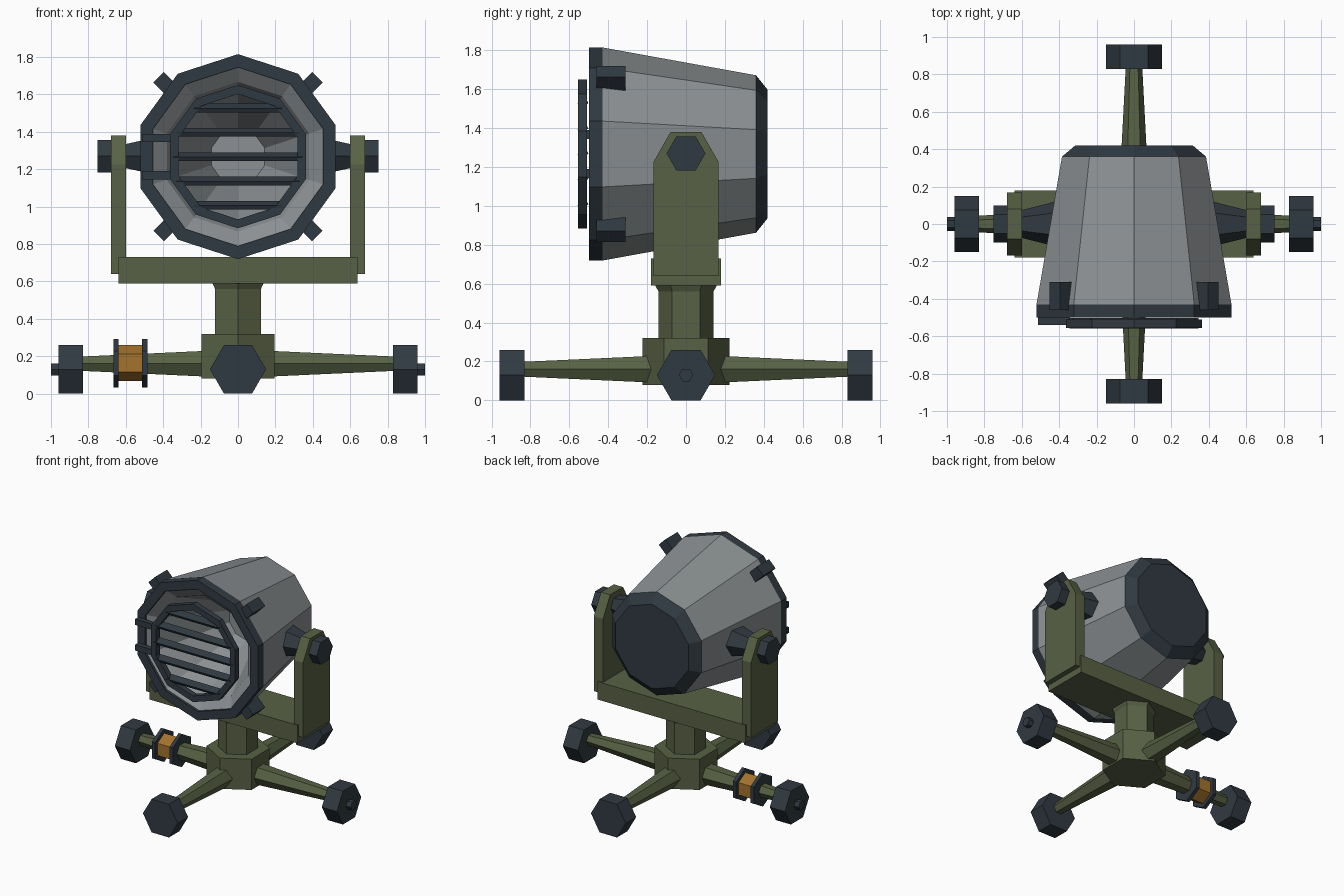
import bpy, bmesh
from math import cos, sin, pi, radians
from mathutils import Matrix, Vector

if "Cube" in bpy.data.objects:
    bpy.data.objects.remove(bpy.data.objects["Cube"], do_unlink=True)


def make_material(name, r, g, b):
    m = bpy.data.materials.new(name)
    m.use_nodes = True
    m.diffuse_color = (r, g, b, 1)
    m.node_tree.nodes["Principled BSDF"].inputs["Base Color"].default_value = (r, g, b, 1)
    return m


GREY = make_material("light grey metal", 0.26, 0.28, 0.29)
DARK = make_material("dark blue grey", 0.03, 0.042, 0.054)
GREEN = make_material("olive green", 0.098, 0.12, 0.058)
ORANGE = make_material("ochre orange", 0.37, 0.17, 0.026)


def finish(name, bm, mats):
    bmesh.ops.recalc_face_normals(bm, faces=bm.faces)
    mesh = bpy.data.meshes.new(name)
    bm.to_mesh(mesh)
    bm.free()
    for m in mats:
        mesh.materials.append(m)
    ob = bpy.data.objects.new(name, mesh)
    bpy.context.collection.objects.link(ob)
    return ob


def loft(name, axis, rings, mats, sides=6, turn=0, centre=(0, 0, 0), loop=False, slots=None):
    """Join regular polygons (position, radius) along an axis; loop makes a ring."""
    bm = bmesh.new()
    rows = []
    for pos, r in rings:
        row = []
        for i in range(sides):
            a = turn + 2 * pi * i / sides
            u, v = r * cos(a), r * sin(a)
            p = {"x": (pos, u, v), "y": (u, pos, v), "z": (u, v, pos)}[axis]
            row.append(bm.verts.new(Vector(p) + Vector(centre)))
        rows.append(row)
    pairs = list(zip(rows, rows[1:]))
    if loop:
        pairs.append((rows[-1], rows[0]))
    slots = slots or [0] * len(pairs)
    for (a, b), slot in zip(pairs, slots):
        for i in range(sides):
            j = (i + 1) % sides
            bm.faces.new((a[i], a[j], b[j], b[i])).material_index = slot
    if not loop:
        bm.faces.new(rows[0]).material_index = slots[0]
        bm.faces.new(rows[-1]).material_index = slots[-1]
    return finish(name, bm, mats)


def box(name, size, centre, mat, rot=0, axis="Y"):
    bm = bmesh.new()
    bmesh.ops.create_cube(bm, size=1)
    m = Matrix.Translation(centre) @ Matrix.Rotation(rot, 4, axis) @ Matrix.Diagonal((*size, 1))
    bm.transform(m)
    return finish(name, bm, [mat])


UP = pi / 2
LAMP_Z = 1.267
LAMP = (0, 0, LAMP_Z)

# Lamp housing: reflector, front rim, tapered body and back cap in one shell
loft("lamp_housing", "y",
     [(0.10, 0.15), (-0.42, 0.40), (-0.48, 0.478), (-0.50, 0.478),
      (-0.50, 0.548), (-0.43, 0.548), (0.36, 0.405), (0.42, 0.33)],
     [GREY, DARK], sides=10, turn=UP, centre=LAMP, slots=[0, 0, 1, 1, 1, 0, 1])

# Front grille: frame, slats and hinge bars
loft("grille_frame", "y",
     [(-0.555, 0.383), (-0.51, 0.383), (-0.51, 0.335), (-0.555, 0.335)],
     [DARK], sides=10, turn=UP, centre=LAMP, loop=True)
for i in range(-2, 3):
    dz = 0.13 * i
    half = min(0.345, 0.342 - (abs(dz) - 0.111) * 0.72)
    box("grille_slat", (2 * half, 0.05, 0.025), (0, -0.53, LAMP_Z + dz), DARK, radians(30), "X")
for dz in (-0.1, 0.1):
    box("grille_hinge", (0.17, 0.04, 0.045), (-0.427, -0.52, LAMP_Z + dz), DARK)

# Four clips around the rim
for k in range(4):
    a = pi / 4 + k * pi / 2
    box("rim_clip", (0.10, 0.15, 0.08),
        (0.55 * cos(a), -0.385, LAMP_Z + 0.55 * sin(a)), DARK, -a)

# Yoke: crossbar, two arms and pivots
box("yoke_crossbar", (1.28, 0.36, 0.14), (0, 0, 0.66), GREEN)
ARM = [(0.168, 0.64), (0.168, 1.225), (0.08, 1.38)]
ARM_OUTLINE = ARM + [(-y, z) for y, z in reversed(ARM)]
for s in (-1, 1):
    bm = bmesh.new()
    face = bm.faces.new([bm.verts.new((s * 0.60, y, z)) for y, z in ARM_OUTLINE])
    ext = bmesh.ops.extrude_face_region(bm, geom=[face], use_keep_orig=True)
    bmesh.ops.translate(bm, vec=(s * 0.08, 0, 0),
                        verts=[v for v in ext["geom"] if isinstance(v, bmesh.types.BMVert)])
    finish("yoke_arm", bm, [GREEN])
    loft("pivot_inner", "x", [(s * 0.40, 0.125), (s * 0.61, 0.072)], [DARK], centre=(0, 0, 1.27))
    loft("pivot_cap", "x", [(s * 0.67, 0.1), (s * 0.75, 0.1)], [DARK], centre=(0, 0, 1.27))

# Pedestal: neck with flared top, and hub
loft("neck", "z", [(0.30, 0.142), (0.56, 0.142), (0.595, 0.16)], [GREEN], turn=UP)
loft("hub", "z", [(0.08, 0.225), (0.32, 0.225)], [GREEN], turn=UP)

# Four legs with hexagonal feet
for axis in "xy":
    for s in (-1, 1):
        loft("leg", axis, [(s * 0.12, 0.082), (s * 0.86, 0.043)], [GREEN], centre=(0, 0, 0.16))
        loft("foot", axis, [(s * 0.83, 0.15), (s * 0.96, 0.15)], [DARK], centre=(0, 0, 0.13))
for s in (-1, 1):
    loft("foot_axle", "x", [(s * 0.94, 0.037), (s * 1.0, 0.037)], [DARK], centre=(0, 0, 0.13))

# Spool on the right leg
SPOOL = (0, 0, 0.163)
loft("spool_core", "x", [(-0.645, 0.096), (-0.505, 0.096)], [ORANGE], turn=UP, centre=SPOOL)
for x in (-0.652, -0.499):
    loft("spool_flange", "x", [(x - 0.014, 0.13), (x + 0.014, 0.13)], [DARK], turn=UP, centre=SPOOL)
